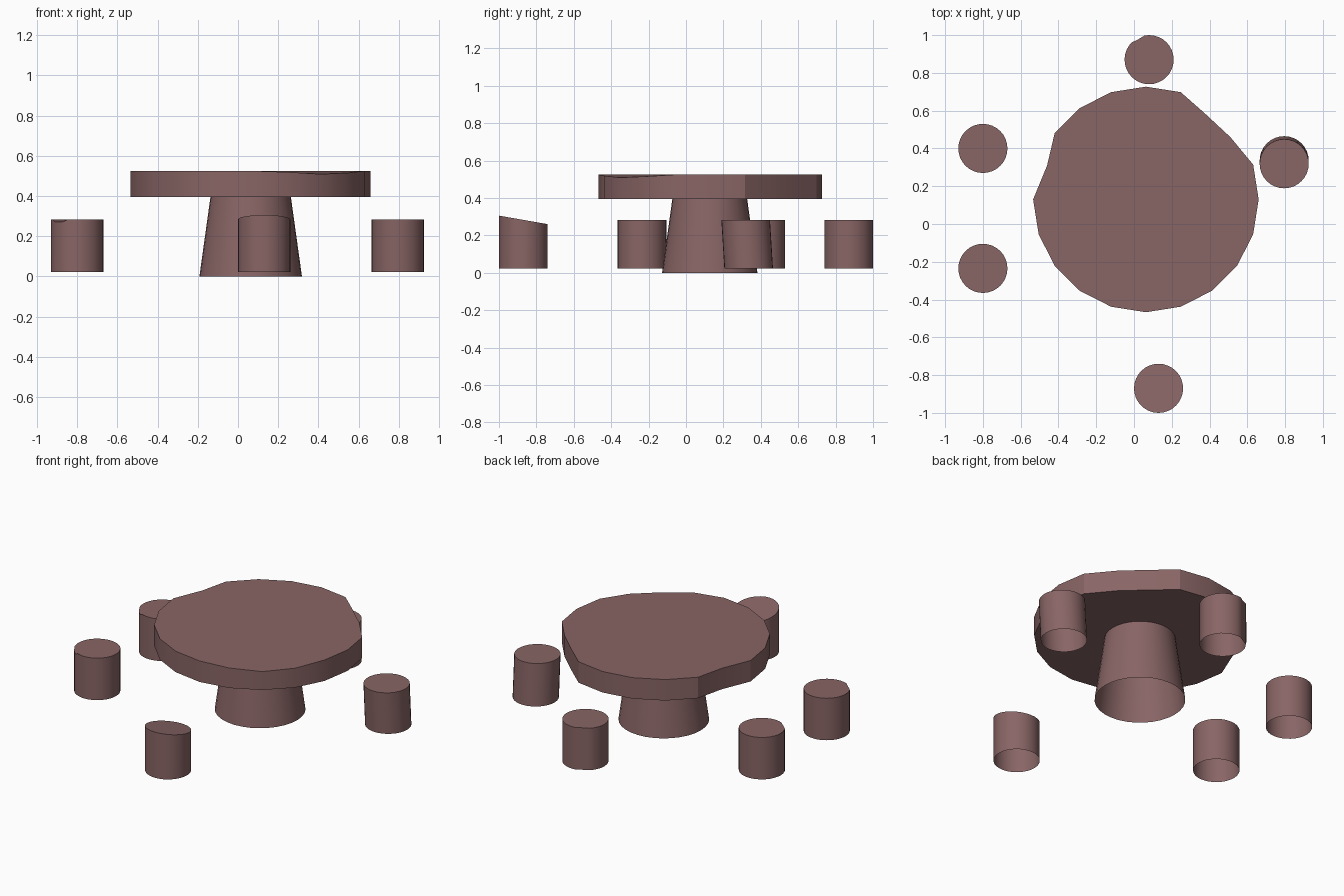
import bpy, bmesh
from math import cos, sin, pi, radians

if "Cube" in bpy.data.objects:
    bpy.data.objects.remove(bpy.data.objects["Cube"])

clay = bpy.data.materials.new("worn_brown_stone")
clay.diffuse_color = (0.25, 0.13, 0.13, 1)
clay.use_nodes = True
clay.node_tree.nodes["Principled BSDF"].inputs["Base Color"].default_value = clay.diffuse_color


def ring(cx, cy, r, z, n):
    return [[cx + r * cos(2 * pi * i / n), cy + r * sin(2 * pi * i / n), z] for i in range(n)]


def loft(name, lower, upper, closed_bottom=False):
    """Join two rings with a wall and cap the top."""
    bm = bmesh.new()
    a = [bm.verts.new(p) for p in lower]
    b = [bm.verts.new(p) for p in upper]
    n = len(a)
    for i in range(n):
        j = (i + 1) % n
        bm.faces.new((a[i], a[j], b[j], b[i]))
    bm.faces.new(b)
    if closed_bottom:
        bm.faces.new(a[::-1])
    mesh = bpy.data.meshes.new(name)
    bm.to_mesh(mesh)
    bm.free()
    mesh.materials.append(clay)
    obj = bpy.data.objects.new(name, mesh)
    bpy.context.collection.objects.link(obj)
    bpy.ops.object.select_all(action='DESELECT')
    obj.select_set(True)
    bpy.context.view_layer.objects.active = obj
    bpy.ops.object.shade_smooth_by_angle(angle=radians(30))


# Round table top: 20 sides, chipped at a few corners
TX, TY = 0.063, 0.13
low = ring(TX, TY, 0.597, 0.395, 20)
top = ring(TX, TY, 0.597, 0.525, 20)
chips = {2: (0.51, 0.46), 3: (0.37, 0.59), 9: (-0.46, 0.31)}
for i, (x, y) in chips.items():
    for r in (low, top):
        r[i][:2] = (x, y)
for i, drop in {16: 0.006, 17: 0.016, 18: 0.010}.items():
    top[i][2] -= drop
loft("table_top", low, top, True)

# Tapered pedestal, open underneath
loft("pedestal", ring(TX, 0.127, 0.255, 0, 32), ring(TX, 0.127, 0.2, 0.395, 32))

# Stools: centre, top shift in y, top slope along y, dented rim vertices
stools = {
    "back_stool": (0.08, 0.87, 0, 0, ()),
    "left_back_stool": (-0.80, 0.40, 0, 0, (19, 20, 21)),
    "left_front_stool": (-0.80, -0.235, 0, 0, (19, 20, 21)),
    "front_stool": (0.13, -0.87, 0, -0.175, ()),
    "right_stool": (0.795, 0.335, -0.016, 0, ()),
}
for name, (cx, cy, shift, slope, dents) in stools.items():
    low = ring(cx, cy, 0.13, 0.023, 32)
    top = ring(cx, cy + shift, 0.13, 0.283, 32)
    for p in top:
        p[2] += slope * (p[1] - cy)
    for i in dents:
        top[i][2] -= 0.012
    if name == "back_stool":
        for r in (low, top):  # flattened corner on the rim
            for i in (10, 11):
                r[i][1] -= 0.008
    loft(name, low, top)
